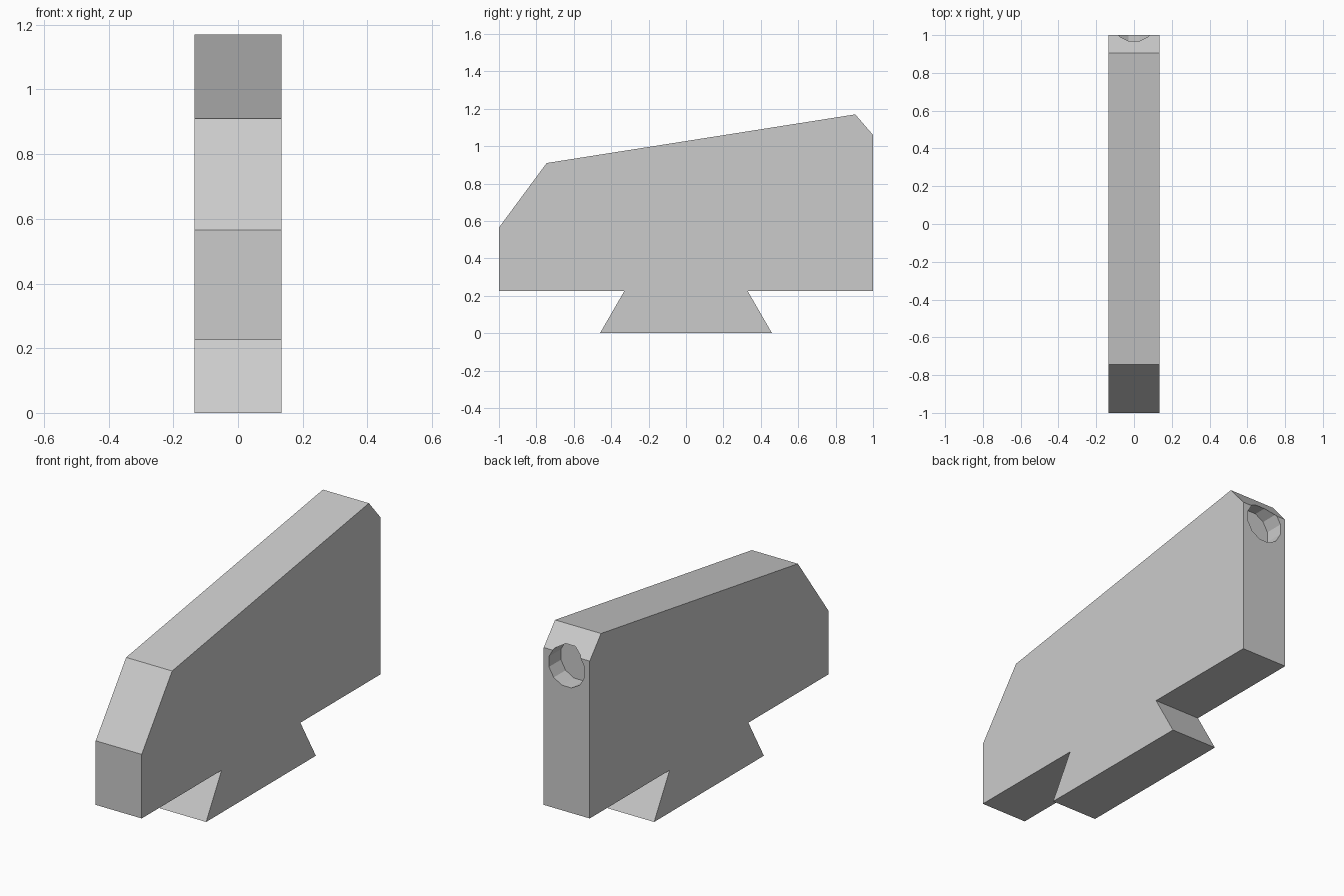
import bpy
import bmesh
from math import pi

cube = bpy.data.objects.get("Cube")
if cube:
    bpy.data.objects.remove(cube, do_unlink=True)

# Single plain grey
grey = bpy.data.materials.new("light grey")
grey.use_nodes = True
colour = (0.6, 0.6, 0.6, 1)
grey.diffuse_color = colour
grey.node_tree.nodes["Principled BSDF"].inputs["Base Color"].default_value = colour

HALF_WIDTH = 0.135

# Side outline (y, z): dovetail foot, flat underside, sloped top, chamfered ends
outline = [
    (-0.46, 0), (0.46, 0), (0.33, 0.225), (1, 0.225), (1, 1.06),
    (0.905, 1.17), (-0.745, 0.91), (-1, 0.565), (-1, 0.225), (-0.33, 0.225),
]

# Plate body: outline extruded across the width
bm = bmesh.new()
side = bm.faces.new([bm.verts.new((-HALF_WIDTH, y, z)) for y, z in outline])
extruded = bmesh.ops.extrude_face_region(bm, geom=[side], use_keep_orig=True)
new_verts = [g for g in extruded["geom"] if isinstance(g, bmesh.types.BMVert)]
bmesh.ops.translate(bm, verts=new_verts, vec=(2 * HALF_WIDTH, 0, 0))
bmesh.ops.recalc_face_normals(bm, faces=bm.faces)
mesh = bpy.data.meshes.new("sight_blade")
bm.to_mesh(mesh)
bm.free()
mesh.materials.append(grey)
body = bpy.data.objects.new("sight_blade", mesh)
bpy.context.collection.objects.link(body)

# Round pocket sunk into the back end, breaking through the chamfer
bpy.ops.mesh.primitive_cylinder_add(
    vertices=12, radius=0.108, depth=0.3,
    location=(0, 1.05, 0.993), rotation=(pi / 2, pi / 12, 0))
cutter = bpy.context.object
cutter.name = "pocket_cutter"
cutter.data.materials.append(grey)
cutter.hide_render = True

pocket = body.modifiers.new("back_pocket", "BOOLEAN")
pocket.operation = "DIFFERENCE"
pocket.solver = "EXACT"
pocket.object = cutter
bpy.context.view_layer.objects.active = body
bpy.ops.object.modifier_apply(modifier=pocket.name)
bpy.data.objects.remove(cutter, do_unlink=True)
